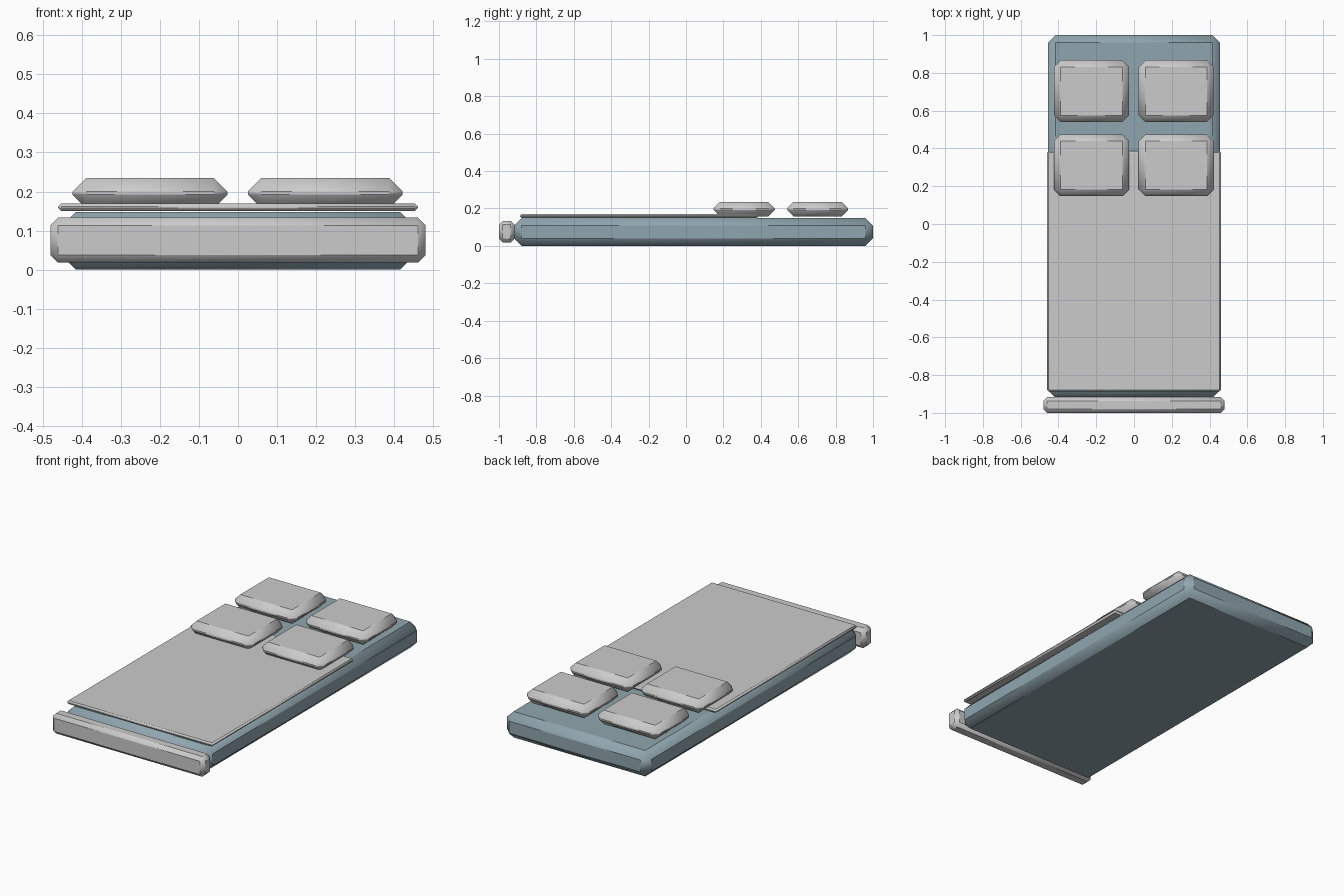
import bpy
import math

if "Cube" in bpy.data.objects:
    bpy.data.objects.remove(bpy.data.objects["Cube"])

blue = bpy.data.materials.new("slate_blue")
blue.diffuse_color = (0.28, 0.38, 0.43, 1)
blue.use_nodes = True
blue.node_tree.nodes["Principled BSDF"].inputs["Base Color"].default_value = blue.diffuse_color


def chamfered_box(name, lo, hi, chamfer, material=None):
    """Box between two corners with single-segment chamfers."""
    size = [b - a for a, b in zip(lo, hi)]
    centre = [(a + b) / 2 for a, b in zip(lo, hi)]
    bpy.ops.mesh.primitive_cube_add(size=1, location=centre)
    ob = bpy.context.object
    ob.name = name
    ob.scale = size
    bpy.ops.object.transform_apply(location=False, rotation=False, scale=True)
    mod = ob.modifiers.new("chamfer", 'BEVEL')
    mod.width = chamfer
    mod.segments = 1
    bpy.ops.object.modifier_apply(modifier=mod.name)
    bpy.ops.object.shade_smooth_by_angle(angle=math.radians(40))
    if material:
        ob.data.materials.append(material)
    return ob


# Mattress
chamfered_box("mattress", (-0.455, -0.92, 0), (0.455, 1.0, 0.148), 0.04, blue)

# Thin blanket
chamfered_box("blanket", (-0.46, -0.887, 0.15), (0.46, 0.387, 0.17), 0.008)

# Foot rail
chamfered_box("foot_rail", (-0.48, -1.0, 0.018), (0.48, -0.917, 0.133), 0.02)

# Four pillows, two rows of two
for row, (y0, y1) in {"front": (0.147, 0.475), "back": (0.54, 0.867)}.items():
    for side, x0 in {"left": -0.423, "right": 0.025}.items():
        chamfered_box(f"pillow_{row}_{side}", (x0, y0, 0.157),
                      (x0 + 0.396, y1, 0.235), 0.035)
